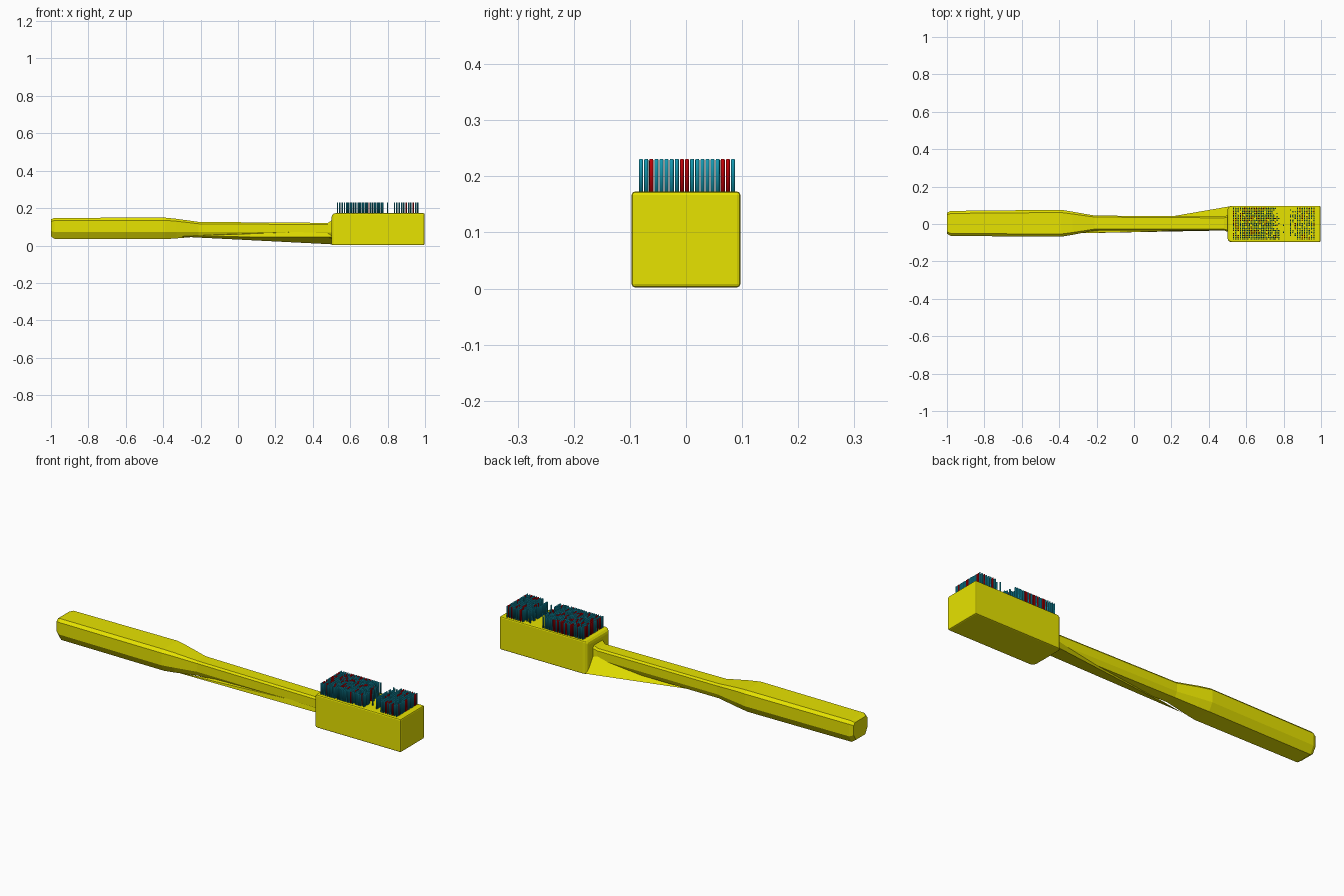
import bpy, bmesh, random
from math import cos, sin, tau
from mathutils import Vector

random.seed(4)
if "Cube" in bpy.data.objects:
    bpy.data.objects.remove(bpy.data.objects["Cube"], do_unlink=True)


def material(name, rgb):
    m = bpy.data.materials.new(name)
    m.use_nodes = True
    m.diffuse_color = (*rgb, 1)
    m.node_tree.nodes["Principled BSDF"].inputs["Base Color"].default_value = (*rgb, 1)
    return m


yellow = material("yellow plastic", (0.8, 0.77, 0.0))
teal = material("teal bristle", (0.008, 0.36, 0.5))
red = material("red bristle", (0.62, 0.0, 0.002))


def finish(name, bm, mat):
    bmesh.ops.recalc_face_normals(bm, faces=bm.faces)
    mesh = bpy.data.meshes.new(name)
    bm.to_mesh(mesh)
    bm.free()
    mesh.materials.append(mat)
    obj = bpy.data.objects.new(name, mesh)
    bpy.context.collection.objects.link(obj)
    return obj


def loft(bm, rings):
    rings = [[bm.verts.new(p) for p in ring] for ring in rings]
    for a, b in zip(rings, rings[1:]):
        for i in range(len(a)):
            j = (i + 1) % len(a)
            bm.faces.new((a[i], a[j], b[j], b[i]))
    bm.faces.new(rings[0])
    bm.faces.new(rings[-1])


# Handle: chamfered section lofted along x as (x, y min, y max, z min, z max)
section = [(-0.8, 1), (0.8, 1), (1, 0.75), (1, -0.35),
           (0.68, -1), (-0.68, -1), (-1, -0.35), (-1, 0.75)]
stations = [
    (-1.0, -0.052, 0.06, 0.048, 0.14),
    (-0.98, -0.064, 0.07, 0.035, 0.148),
    (-0.39, -0.068, 0.076, 0.034, 0.149),
    (-0.33, -0.058, 0.066, 0.038, 0.143),
    (-0.21, -0.035, 0.045, 0.048, 0.126),
    (0.48, -0.034, 0.04, 0.045, 0.121),
    (0.51, -0.045, 0.05, 0.035, 0.14),
]
bm = bmesh.new()
loft(bm, [[(x, (y0 + y1) / 2 + (y1 - y0) / 2 * u, (z0 + z1) / 2 + (z1 - z0) / 2 * w)
           for u, w in section] for x, y0, y1, z0, z1 in stations])
finish("handle", bm, yellow)

# Skewed web under the neck, widening into a bottom corner of the head
bm = bmesh.new()
for p in [(-0.32, -0.05, 0.048), (0.51, 0.094, 0.006), (0.51, -0.034, 0.045),
          (0.51, -0.03, 0.08), (0.51, 0.04, 0.09)]:
    bm.verts.new(p)
bmesh.ops.convex_hull(bm, input=bm.verts)
finish("neck_web", bm, yellow)

# Head block: larger rounding on the neck side edges, fine bevel elsewhere
bm = bmesh.new()
lo, hi = Vector((0.5, -0.097, 0.002)), Vector((0.997, 0.097, 0.173))
for v in bmesh.ops.create_cube(bm, size=1)["verts"]:
    v.co = (lo + hi) / 2 + v.co * (hi - lo)
edges = [e for e in bm.edges if all(v.co.x < 0.6 for v in e.verts)
         and max(v.co.z for v in e.verts) > 0.1]
bmesh.ops.bevel(bm, geom=edges, offset=0.022, segments=3, profile=0.5, affect='EDGES')
head = finish("head", bm, yellow)
bevel = head.modifiers.new("edge bevel", 'BEVEL')
bevel.width = 0.006
bevel.segments = 2
bevel.limit_method = 'ANGLE'
bevel.angle_limit = 0.9


# Bristles: two dense tufts with ragged facing edges and a sparse gap
def density(x):
    if x < 0.74 or x > 0.865:
        return 0.95
    if x < 0.775 or x > 0.835:
        return 0.55
    return 0.06


def bristle(bm, x, y):
    profile = [(0.0037, 0.168), (0.0037, 0.2285), (0.0033, 0.23), (0.0022, 0.231)]
    loft(bm, [[(x + r * cos(tau * i / 12), y + r * sin(tau * i / 12), z)
               for i in range(12)] for r, z in profile])


# Columns stand closer together in the middle of the long tuft
columns = [0.532 + i * 0.0125 for i in range(4)]
columns += [0.581 + i * 0.0092 for i in range(22)]
columns += [0.787 + i * 0.0125 for i in range(15)]
end_reds = {2, 8, 9, 16, 17}
tufts = {"teal_bristles": (teal, bmesh.new()), "red_bristles": (red, bmesh.new())}
for x in columns:
    last = x == columns[-1]
    run = 0
    for row in range(19):
        if run == 0 and random.random() < 0.09:
            run = random.randint(1, 4)
        is_red = row in end_reds if last else run > 0
        run = max(0, run - 1)
        if last or random.random() < density(x):
            kind = "red_bristles" if is_red else "teal_bristles"
            bristle(tufts[kind][1], x, -0.08 + row * 0.0091)
for name, (mat, bm) in tufts.items():
    for face in bm.faces:
        face.smooth = True
    finish(name, bm, mat)
